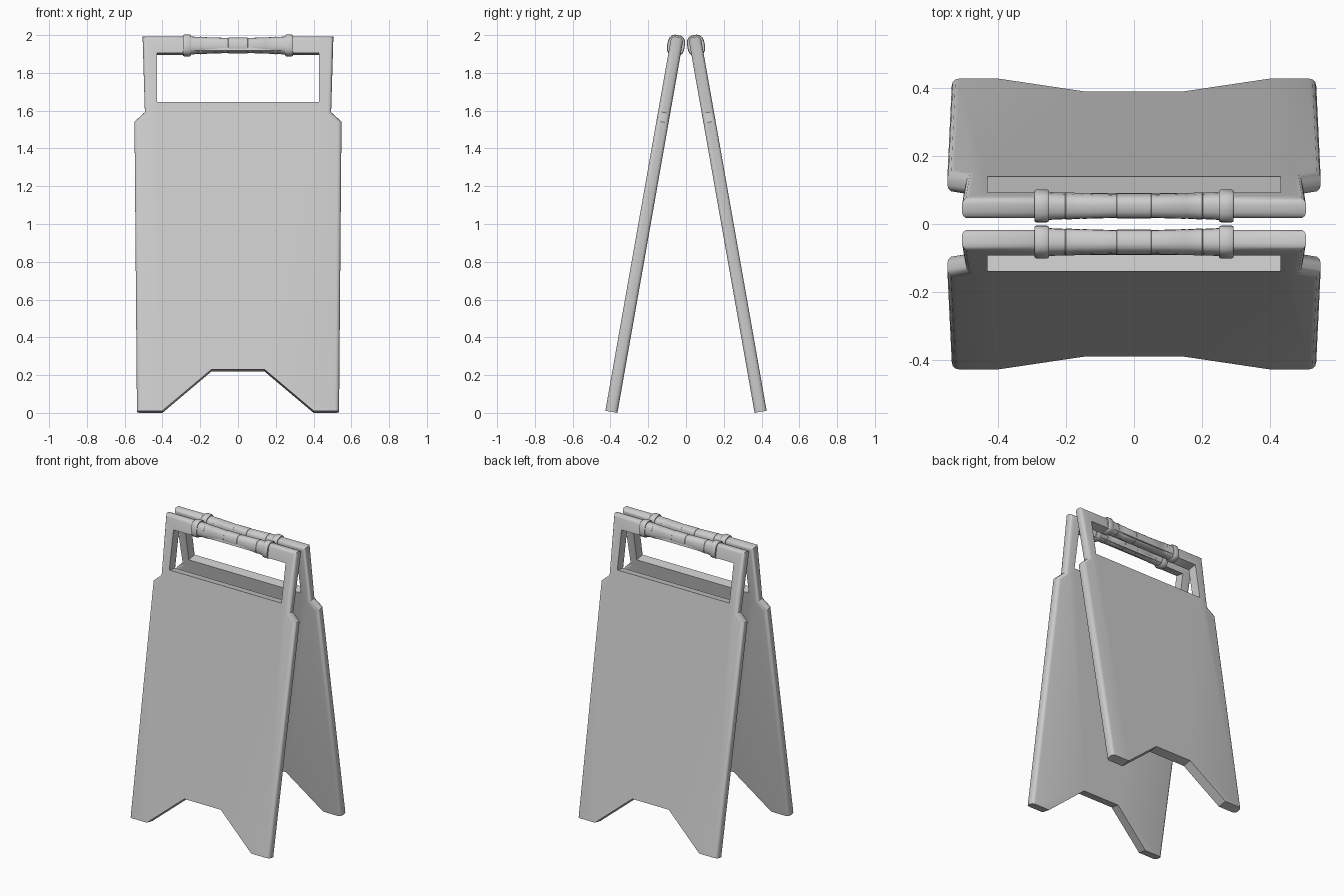
import bpy, bmesh, math
from mathutils import Matrix, Vector

if "Cube" in bpy.data.objects:
    bpy.data.objects.remove(bpy.data.objects["Cube"])

TILT = math.radians(10)
C = math.cos(TILT)
HALF = 0.0325                      # half thickness of the board
Z0 = HALF * math.sin(TILT)
GRIP_V = (1.945 - Z0) / C          # handle axis, measured along the board


def place(turn):
    return (Matrix.Rotation(turn, 4, 'Z') @ Matrix.Translation((0, 0.395, Z0))
            @ Matrix.Rotation(TILT, 4, 'X'))


def finish(bm, name, turn, angle):
    bmesh.ops.recalc_face_normals(bm, faces=bm.faces)
    mesh = bpy.data.meshes.new(name)
    bm.to_mesh(mesh)
    bm.free()
    ob = bpy.data.objects.new(name, mesh)
    bpy.context.collection.objects.link(ob)
    ob.matrix_world = place(turn)
    bpy.ops.object.select_all(action='DESELECT')
    ob.select_set(True)
    bpy.context.view_layer.objects.active = ob
    bpy.ops.object.shade_smooth_by_angle(angle=math.radians(angle))
    return ob


# Right half of the board outline with its handle frame (x, height)
OUTLINE = [(0, .225), (.14, .225), (.40, Z0), (.535, Z0), (.548, 1.54),
           (.493, 1.59), (.505, 1.99), (.27, 1.99), (.25, 1.975), (0, 1.975),
           (0, 1.912), (.25, 1.912), (.27, 1.90), (.43, 1.90), (.43, 1.64),
           (0, 1.64)]
ROUNDED = range(3, 9)              # outline segments with rounded rims


def board(name, turn):
    bm = bmesh.new()
    sides = [[bm.verts.new((x, t, (z - Z0) / C)) for x, z in OUTLINE]
             for t in (-HALF, HALF)]
    front, back = sides
    bm.faces.new(front)
    bm.faces.new(back[::-1])
    n = len(OUTLINE)
    for i in range(n):
        j = (i + 1) % n
        if OUTLINE[i][0] or OUTLINE[j][0]:
            bm.faces.new((front[i], back[i], back[j], front[j]))
    bmesh.ops.recalc_face_normals(bm, faces=bm.faces)
    rims = [bm.edges.get((s[i], s[i + 1])) for s in sides for i in ROUNDED]
    # round the upright corner edges of the frame as well
    bmesh.ops.bevel(bm, geom=rims, offset=.022, offset_type='OFFSET',
                    segments=3, profile=.5, affect='EDGES',
                    clamp_overlap=True)
    # mirror to the left half
    geom = bm.verts[:] + bm.edges[:] + bm.faces[:]
    dup = bmesh.ops.duplicate(bm, geom=geom)['geom']
    for v in dup:
        if isinstance(v, bmesh.types.BMVert):
            v.co.x *= -1
    bmesh.ops.reverse_faces(
        bm, faces=[f for f in dup if isinstance(f, bmesh.types.BMFace)])
    bmesh.ops.remove_doubles(
        bm, verts=[v for v in bm.verts if abs(v.co.x) < 1e-4], dist=1e-4)
    finish(bm, name, turn, 40)


# Turned grip: half profile from the collar to the middle (x, half height)
GRIP = [(.292, .030), (.292, .053), (.286, .057), (.256, .057), (.25, .053),
        (.25, .047), (.202, .044), (.20, .046), (.152, .042), (.15, .043),
        (.052, .039), (.05, .041)]


def grip(name, turn, sides=16):
    bm = bmesh.new()
    profile = GRIP + [(-x, h) for x, h in reversed(GRIP)]
    rings = []
    for x, h in profile:
        d = .034 + .722 * (h - .039)
        ring = []
        for k in range(sides):
            a = 2 * math.pi * (k + .5) / sides
            c, s = math.cos(a), math.sin(a)
            ring.append(bm.verts.new((
                x, d * math.copysign(abs(c) ** .75, c),
                GRIP_V + h * math.copysign(abs(s) ** .75, s))))
        rings.append(ring)
    for a, b in zip(rings, rings[1:]):
        for k in range(sides):
            m = (k + 1) % sides
            bm.faces.new((a[k], a[m], b[m], b[k]))
    bm.faces.new(rings[0])
    bm.faces.new(rings[-1])
    finish(bm, name, turn, 35)


for side, turn in (("back", 0), ("front", math.pi)):
    board(side + "_board", turn)
    grip(side + "_grip", turn)
